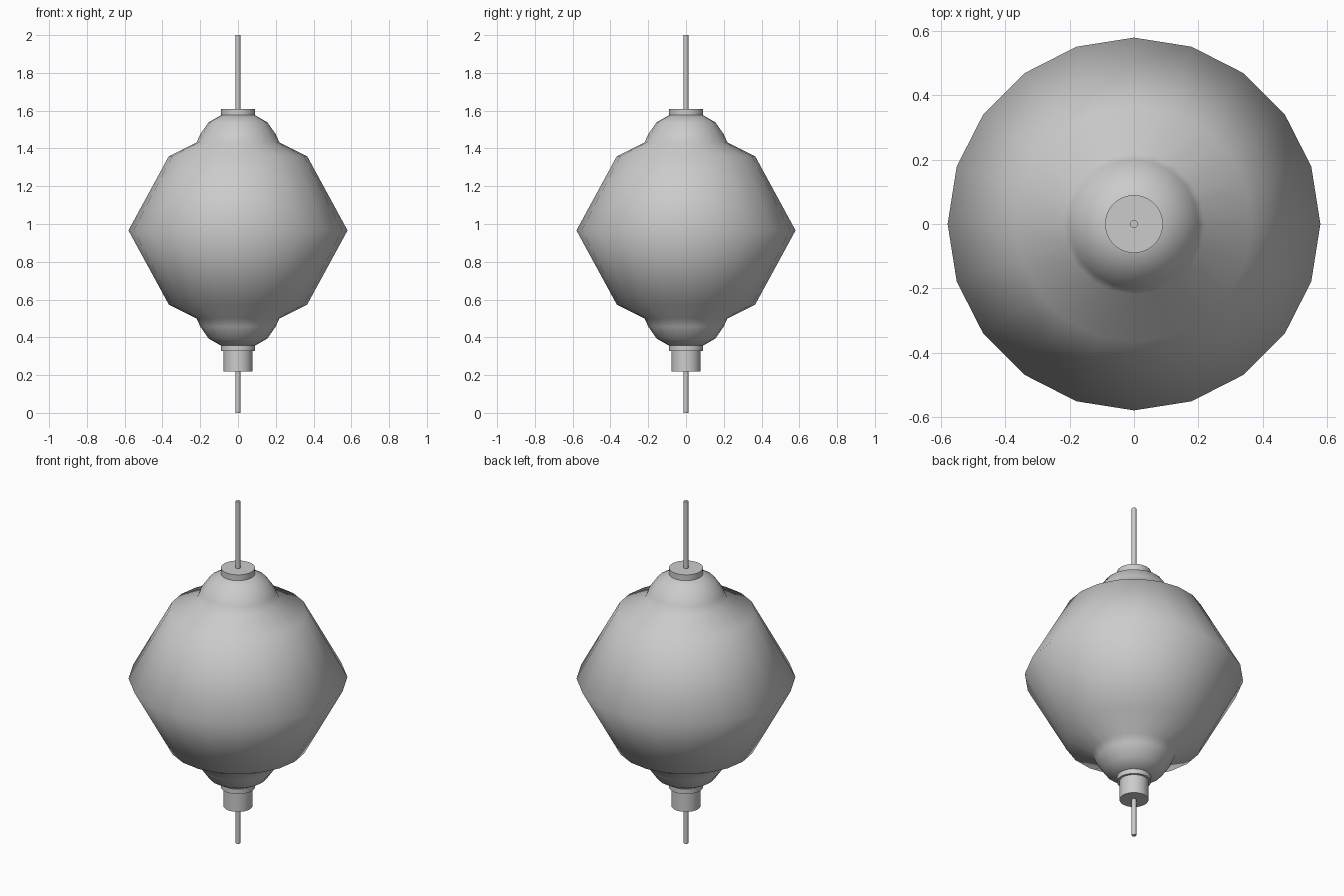
import bpy, bmesh, math

if "Cube" in bpy.data.objects:
    bpy.data.objects.remove(bpy.data.objects["Cube"])

MID = 0.966  # height of the widest ring


def lathe(name, profile, sides, smooth_all=False):
    """Spin (radius, z) points around z and cap both ends."""
    bm = bmesh.new()
    rings = [[bm.verts.new((r * math.cos(2 * math.pi * i / sides),
                            r * math.sin(2 * math.pi * i / sides), z))
              for i in range(sides)] for r, z in profile]
    for a, b in zip(rings, rings[1:]):
        for i in range(sides):
            j = (i + 1) % sides
            bm.faces.new((a[i], a[j], b[j], b[i]))
    bm.faces.new(rings[0][::-1])
    bm.faces.new(rings[-1])
    for f in bm.faces:
        f.smooth = smooth_all
    mesh = bpy.data.meshes.new(name)
    bm.to_mesh(mesh)
    bm.free()
    ob = bpy.data.objects.new(name, mesh)
    bpy.context.collection.objects.link(ob)
    if not smooth_all:
        bpy.ops.object.select_all(action='DESELECT')
        ob.select_set(True)
        bpy.context.view_layer.objects.active = ob
        bpy.ops.object.shade_smooth_by_angle(angle=math.radians(40))
    return ob


def cylinder(name, r, z0, z1, sides=32):
    return lathe(name, [(r, z0), (r, z1)], sides)


# Paper body: symmetric 20-sided profile, listed as height offset from the middle
upper = [(0.58, 0), (0.366, 0.393), (0.219, 0.466), (0.2, 0.509),
         (0.155, 0.573), (0.086, 0.612)]
profile = [(r, MID - d) for r, d in reversed(upper[1:])] + \
          [(r, MID + d) for r, d in upper]
lathe("lantern_body", profile, 20, smooth_all=True)

# Rims closing the two ends
cylinder("top_cap", 0.09, 1.576, 1.61)
cylinder("bottom_cap", 0.09, 0.328, 0.358)

# Tassel knot and cords
cylinder("tassel_knot", 0.077, 0.218, 0.33)
cylinder("hanging_cord", 0.0125, 1.60, 2.0, 12)
cylinder("tassel_cord", 0.0125, 0.0, 0.225, 12)
